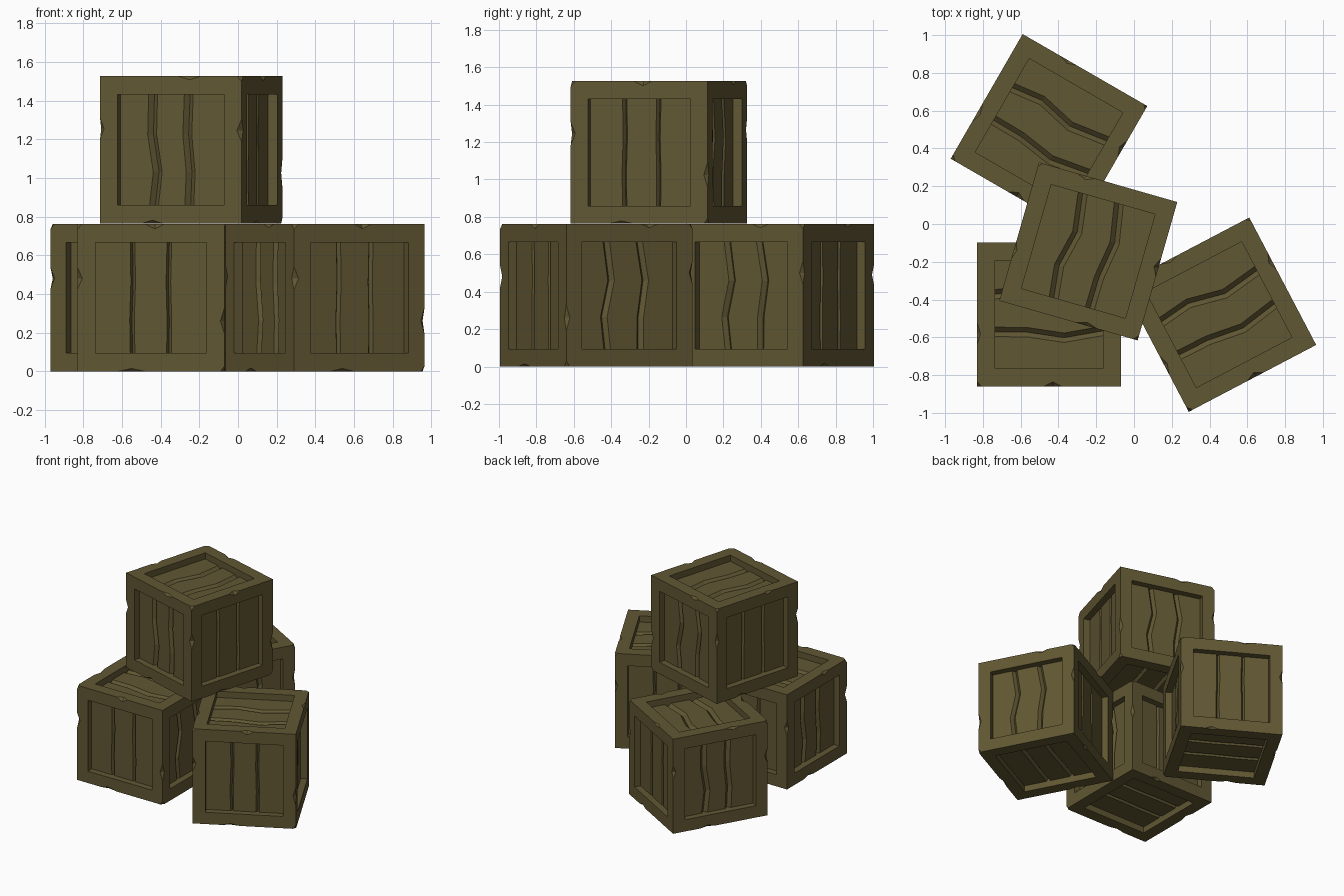
import bpy, bmesh
from math import radians
from mathutils import Vector, Matrix

if "Cube" in bpy.data.objects:
    bpy.data.objects.remove(bpy.data.objects["Cube"])

H = 0.381          # half crate size
B = 0.286          # half panel opening
DEPTH = 0.05       # panel recess

wood = bpy.data.materials.new("wood")
wood.diffuse_color = (0.12, 0.095, 0.033, 1)
wood.use_nodes = True
wood.node_tree.nodes["Principled BSDF"].inputs["Base Color"].default_value = wood.diffuse_color

# Plank seams: sideways positions of both seams at four heights
ROWS = (-B, -0.115, 0.08, B)
WAVY = ((-0.108, -0.128, -0.084, -0.113), (0.091, 0.093, 0.122, 0.086))
WAVY2 = ((-0.105, -0.085, -0.115, -0.110), (0.085, 0.092, 0.074, 0.082))
STRAIGHT = ((-0.095, -0.098, -0.092, -0.095), (0.093, 0.095, 0.090, 0.095))


def add_side(bm, rot, seams, w, d):
    """One crate side: frame border, recess walls and grooved planks."""
    def P(u, v, n):
        return bm.verts.new(rot @ Vector((u, v, n)))
    cs = ((-1, -1), (1, -1), (1, 1), (-1, 1))
    outer = [P(a * H, b * H, H) for a, b in cs]
    inner = [P(a * B, b * B, H) for a, b in cs]
    for i in range(4):
        j = (i + 1) % 4
        bm.faces.new((outer[i], outer[j], inner[j], inner[i]))
    # planks separated by V-shaped seams
    f = H - DEPTH
    grid = []
    for k, v in enumerate(ROWS):
        a, b = seams[0][k], seams[1][k]
        prof = [(-B, f), (a - w, f), (a, f - d), (a + w, f),
                (b - w, f), (b, f - d), (b + w, f), (B, f)]
        grid.append([P(u, v, n) for u, n in prof])
    for r0, r1 in zip(grid, grid[1:]):
        for i in range(7):
            bm.faces.new((r0[i], r0[i + 1], r1[i + 1], r1[i]))
    # recess walls
    bm.faces.new([inner[0], inner[1]] + grid[0][::-1])
    bm.faces.new([inner[2], inner[3]] + grid[-1])
    bm.faces.new([inner[1], inner[2]] + [r[-1] for r in grid[::-1]])
    bm.faces.new([inner[3], inner[0]] + [r[0] for r in grid])


def side_matrix(u, v):
    u, v = Vector(u), Vector(v)
    return Matrix((u, v, u.cross(v))).transposed()


# Crate body
bm = bmesh.new()
Z = (0, 0, 1)
SIDES = (
    ((1, 0, 0), Z, WAVY2, 0.024, 0.025),             # front
    ((-1, 0, 0), Z, WAVY, 0.02, 0.025),              # back
    ((0, 1, 0), Z, STRAIGHT, 0.012, 0.022),          # right
    ((0, -1, 0), Z, STRAIGHT, 0.012, 0.022),         # left
    ((1, 0, 0), (0, 1, 0), WAVY, 0.025, 0.025),      # top
    ((-1, 0, 0), (0, 1, 0), STRAIGHT, 0.016, 0.025),  # bottom
)
for u, v, seams, w, d in SIDES:
    add_side(bm, side_matrix(u, v), seams, w, d)
bmesh.ops.remove_doubles(bm, verts=bm.verts, dist=1e-4)
bmesh.ops.recalc_face_normals(bm, faces=bm.faces)
body = bpy.data.meshes.new("crate_body")
bm.to_mesh(body)
bm.free()
source = bpy.data.objects.new("crate_source", body)
bpy.context.collection.objects.link(source)

# Chips in the edges: edge axis, position, half length, depth
CHIPS = (
    (2, (-1, -1, 0.11), 0.055, 0.022), (2, (1, -1, 0.10), 0.06, 0.026),
    (2, (1, 1, -0.12), 0.07, 0.022), (2, (-1, 1, 0.12), 0.06, 0.02),
    (0, (0.10, -1, 1), 0.06, 0.018), (0, (-0.12, 1, 1), 0.05, 0.02),
    (1, (1, 0.02, 1), 0.05, 0.025), (1, (-1, -0.1, 1), 0.05, 0.016),
    (0, (-0.10, -1, -1), 0.06, 0.018), (1, (1, -0.1, -1), 0.07, 0.015),
    (1, (-1, 0.15, -1), 0.05, 0.018),
    (2, (1, -1, 0.381), 0.028, 0.026), (2, (-1, 1, 0.381), 0.025, 0.022),
    (2, (1, 1, -0.381), 0.028, 0.022),
)
bm = bmesh.new()
for axis, pos, length, r in CHIPS:
    c = Vector([p * H if abs(p) == 1 else p for p in pos])
    pts = []
    for a in range(3):
        for s in (-1, 1):
            e = Vector((0, 0, 0))
            e[a] = s * (length if a == axis else r)
            pts.append(bm.verts.new(c + e))
    bmesh.ops.convex_hull(bm, input=pts)
bmesh.ops.recalc_face_normals(bm, faces=bm.faces)
chip_mesh = bpy.data.meshes.new("chips")
bm.to_mesh(chip_mesh)
bm.free()
chips = bpy.data.objects.new("chip_cutter", chip_mesh)
chips.hide_render = True
bpy.context.collection.objects.link(chips)

mod = source.modifiers.new("chips", 'BOOLEAN')
mod.operation = 'DIFFERENCE'
mod.solver = 'EXACT'
mod.object = chips
dg = bpy.context.evaluated_depsgraph_get()
crate = bpy.data.meshes.new_from_object(source.evaluated_get(dg))
crate.name = "crate"
crate.materials.clear()
crate.materials.append(wood)
bpy.data.objects.remove(source)
bpy.data.objects.remove(chips)

# The stack of four crates
for name, x, y, z, angle in (
        ("left_crate", -0.45, -0.48, H, -90),
        ("back_crate", -0.45, 0.485, H, -120),
        ("right_crate", 0.45, -0.48, H, -62.3),
        ("top_crate", -0.242, -0.145, 3 * H + 0.002, -16)):
    ob = bpy.data.objects.new(name, crate)
    ob.location = (x, y, z)
    ob.rotation_euler.z = radians(angle)
    bpy.context.collection.objects.link(ob)
